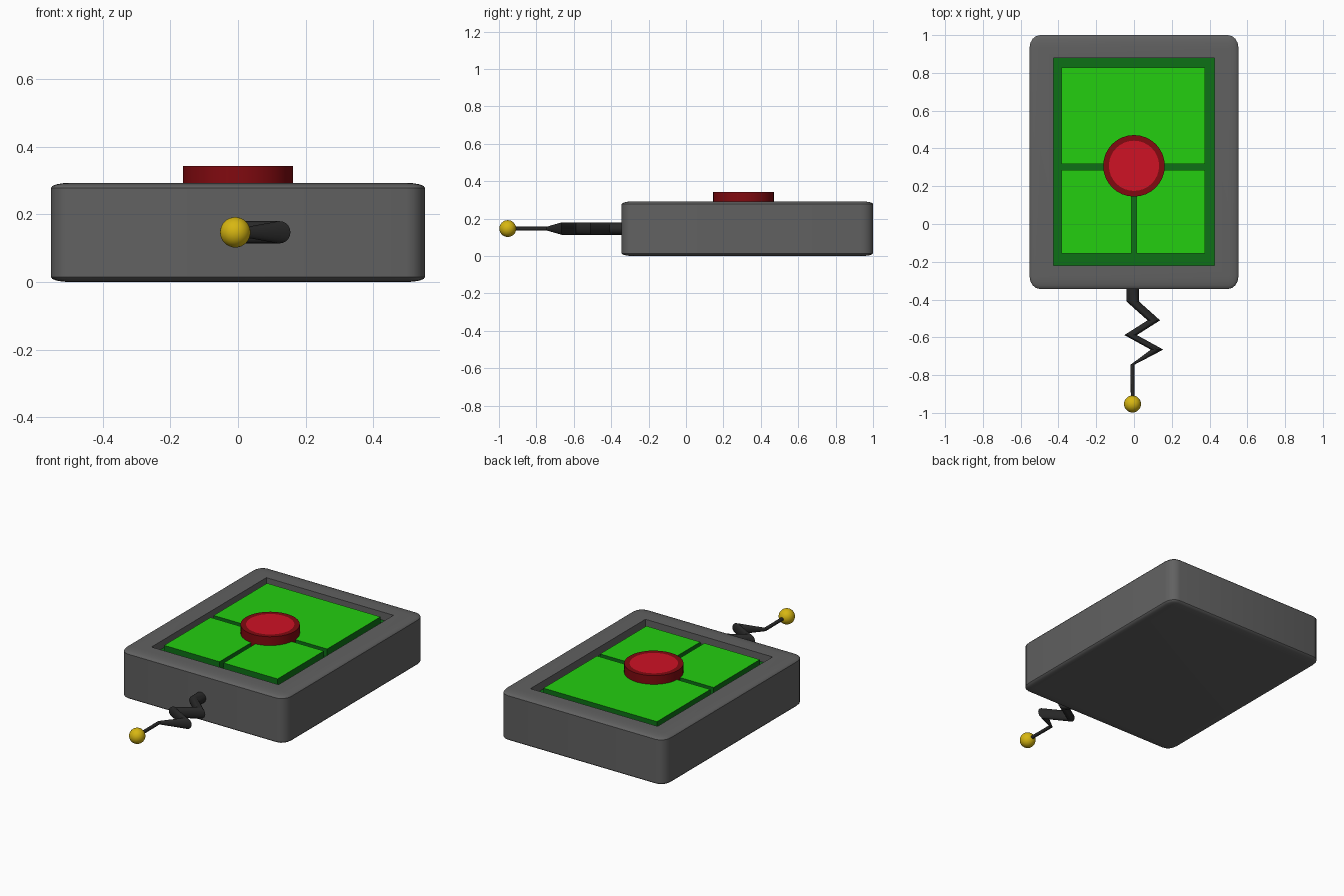
import bpy, bmesh, math
from mathutils import Vector

if "Cube" in bpy.data.objects:
    bpy.data.objects.remove(bpy.data.objects["Cube"])


def material(name, rgb):
    m = bpy.data.materials.new(name)
    m.diffuse_color = (*rgb, 1)
    m.use_nodes = True
    m.node_tree.nodes["Principled BSDF"].inputs["Base Color"].default_value = m.diffuse_color
    return m


GREY = material("grey", (0.12, 0.12, 0.12))
DARK_GREEN = material("dark green", (0.004, 0.16, 0.008))
GREEN = material("bright green", (0.017, 0.62, 0.005))
DARK_RED = material("dark red", (0.22, 0.003, 0.005))
RED = material("red", (0.62, 0.006, 0.018))
BLACK = material("black", (0.022, 0.022, 0.022))
GOLD = material("gold", (0.68, 0.47, 0.006))


def finish(bm, name, mats, smooth=True):
    bmesh.ops.recalc_face_normals(bm, faces=bm.faces)
    me = bpy.data.meshes.new(name)
    bm.to_mesh(me)
    bm.free()
    ob = bpy.data.objects.new(name, me)
    bpy.context.collection.objects.link(ob)
    for m in mats:
        me.materials.append(m)
    if smooth:
        bpy.ops.object.select_all(action='DESELECT')
        ob.select_set(True)
        bpy.context.view_layer.objects.active = ob
        bpy.ops.object.shade_smooth_by_angle(angle=math.radians(35))
    return ob


TOP, FLOOR = 0.293, 0.24
RX, RY0, RY1 = 0.426, -0.22, 0.88

# Casing: bevelled cube squashed into a slab, with a rectangular recess
bm = bmesh.new()
bmesh.ops.create_cube(bm, size=2)
bmesh.ops.bevel(bm, geom=bm.edges[:], offset=0.1, segments=4, profile=0.5, affect='EDGES')
bmesh.ops.scale(bm, vec=(0.553, 0.672, TOP / 2), verts=bm.verts)
bmesh.ops.translate(bm, vec=(0, 0.328, TOP / 2), verts=bm.verts)
top = max(bm.faces, key=lambda f: f.normal.z * f.calc_area() + f.calc_center_median().z)
bmesh.ops.inset_individual(bm, faces=[top], thickness=0.05)
for v in top.verts:
    v.co.x = math.copysign(RX, v.co.x)
    v.co.y = RY1 if v.co.y > 0.328 else RY0
ext = bmesh.ops.extrude_discrete_faces(bm, faces=[top])["faces"][0]
for v in ext.verts:
    v.co.z = FLOOR
finish(bm, "casing", [GREY])


# Boxes with a differently coloured top
def box(name, x0, x1, y0, y1, z0, z1, mats):
    bm = bmesh.new()
    bmesh.ops.create_cube(bm, size=1)
    bmesh.ops.scale(bm, vec=(x1 - x0, y1 - y0, z1 - z0), verts=bm.verts)
    bmesh.ops.translate(bm, vec=((x0 + x1) / 2, (y0 + y1) / 2, (z0 + z1) / 2), verts=bm.verts)
    bm.normal_update()
    for f in bm.faces:
        f.material_index = int(f.normal.z > 0.5) if len(mats) > 1 else 0
    return finish(bm, name, mats, smooth=False)


# Recess floor and the three screen panels
box("recess_floor", -RX, RX, RY0, RY1, FLOOR - 0.01, FLOOR + 0.004, [DARK_GREEN])
PZ = (FLOOR, TOP - 0.003)
box("upper_panel", -0.385, 0.375, 0.317, 0.828, *PZ, [DARK_GREEN, GREEN])
box("lower_left_panel", -0.385, -0.014, -0.157, 0.286, *PZ, [DARK_GREEN, GREEN])
box("lower_right_panel", 0.014, 0.375, -0.157, 0.286, *PZ, [DARK_GREEN, GREEN])

# Button: cylinder with an inset bright cap
bm = bmesh.new()
bmesh.ops.create_cone(bm, cap_ends=True, segments=32, radius1=0.163, radius2=0.163, depth=0.105)
bmesh.ops.translate(bm, vec=(0, 0.308, 0.343 - 0.0525), verts=bm.verts)
bm.normal_update()
cap = max(bm.faces, key=lambda f: f.calc_center_median().z)
bmesh.ops.inset_individual(bm, faces=[cap], thickness=0.03)
cap.material_index = 1
finish(bm, "button", [DARK_RED, RED])

# Antenna: upright circles lofted along a zigzag (x, y, radius)
PATH = [(-0.007, -0.33, 0.033), (-0.007, -0.41, 0.033), (0.105, -0.51, 0.033),
        (-0.018, -0.588, 0.033), (0.122, -0.665, 0.033), (-0.008, -0.745, 0.01),
        (-0.007, -0.93, 0.01)]
AZ, N = 0.147, 20
bm = bmesh.new()
rings = []
for x, y, r in PATH:
    rings.append([bm.verts.new((x + r * math.cos(2 * math.pi * i / N), y,
                                AZ + r * math.sin(2 * math.pi * i / N))) for i in range(N)])
for a, b in zip(rings, rings[1:]):
    for i in range(N):
        j = (i + 1) % N
        bm.faces.new((a[i], a[j], b[j], b[i]))
bm.faces.new(rings[0])
bm.faces.new(rings[-1])
finish(bm, "antenna", [BLACK])

# Antenna tip ball
bm = bmesh.new()
bmesh.ops.create_uvsphere(bm, u_segments=32, v_segments=16, radius=0.045)
bmesh.ops.translate(bm, vec=Vector((-0.008, -0.953, AZ)), verts=bm.verts)
finish(bm, "antenna_ball", [GOLD])
